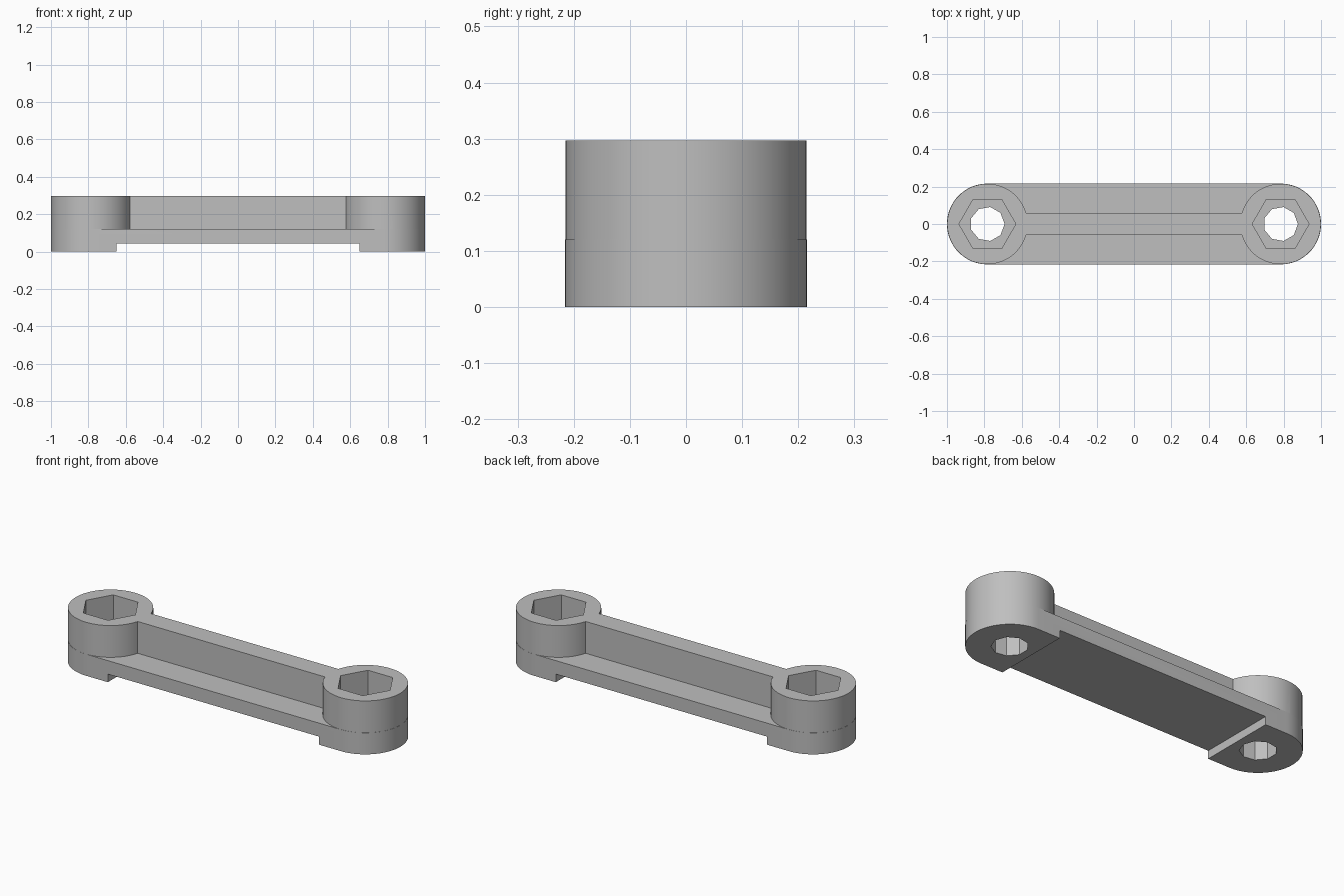
import bpy, bmesh, math

old = bpy.data.objects.get("Cube")
if old:
    bpy.data.objects.remove(old, do_unlink=True)

END_X = 0.784          # distance of each eye from the centre
TOP, WEB_Z, SLOT_Z = 0.297, 0.12, 0.045

grey = bpy.data.materials.new("plain grey")
grey.use_nodes = True
colour = (0.52, 0.52, 0.52, 1)
grey.diffuse_color = colour
grey.node_tree.nodes["Principled BSDF"].inputs["Base Color"].default_value = colour


def prism(name, outline, z0, z1):
    """Extrude a flat outline from z0 up to z1."""
    bm = bmesh.new()
    face = bm.faces.new([bm.verts.new((x, y, z0)) for x, y in outline])
    new = bmesh.ops.extrude_face_region(bm, geom=[face])["geom"]
    top = [v for v in new if isinstance(v, bmesh.types.BMVert)]
    bmesh.ops.translate(bm, verts=top, vec=(0, 0, z1 - z0))
    bmesh.ops.recalc_face_normals(bm, faces=bm.faces)
    mesh = bpy.data.meshes.new(name)
    bm.to_mesh(mesh)
    bm.free()
    mesh.materials.append(grey)
    obj = bpy.data.objects.new(name, mesh)
    bpy.context.collection.objects.link(obj)
    return obj


def arc(cx, radius, sides, start=0, sweep=math.tau, closed=True):
    steps = sides if closed else sides + 1
    angles = [start + sweep * i / sides for i in range(steps)]
    return [(cx + radius * math.cos(a), radius * math.sin(a)) for a in angles]


def box(x, y):
    return [(-x, -y), (x, -y), (x, y), (-x, y)]


def combine(target, tool, operation):
    mod = target.modifiers.new(operation.lower(), 'BOOLEAN')
    mod.operation, mod.object, mod.solver = operation, tool, 'EXACT'
    bpy.context.view_layer.objects.active = target
    bpy.ops.object.modifier_apply(modifier=mod.name)
    bpy.data.objects.remove(tool, do_unlink=True)


# Round-ended base plate
half = math.pi / 2
stadium = (arc(END_X, 0.216, 32, -half, math.pi, False)
           + arc(-END_X, 0.216, 32, half, math.pi, False))
link = prism("connecting_link", stadium, 0, WEB_Z)

# Shallow channel underneath, leaving a foot at each end
combine(link, prism("channel_cutter", box(0.65, 0.4), -0.1, SLOT_Z), 'DIFFERENCE')

# Upright central rib
combine(link, prism("rib", box(0.7, 0.058), 0.08, TOP), 'UNION')

# Raised bosses at both ends
for side in (-1, 1):
    combine(link, prism("boss", arc(side * END_X, 0.215, 64), 0.08, TOP), 'UNION')

# Hexagonal nut pockets above round bolt holes
for side in (-1, 1):
    x = side * END_X
    combine(link, prism("nut_cutter", arc(x, 0.152, 6), WEB_Z, 0.4), 'DIFFERENCE')
    combine(link, prism("bolt_cutter", arc(x, 0.092, 9), -0.1, 0.2), 'DIFFERENCE')

bpy.ops.object.select_all(action='DESELECT')
link.select_set(True)
bpy.context.view_layer.objects.active = link
bpy.ops.object.shade_smooth_by_angle(angle=math.radians(30))
